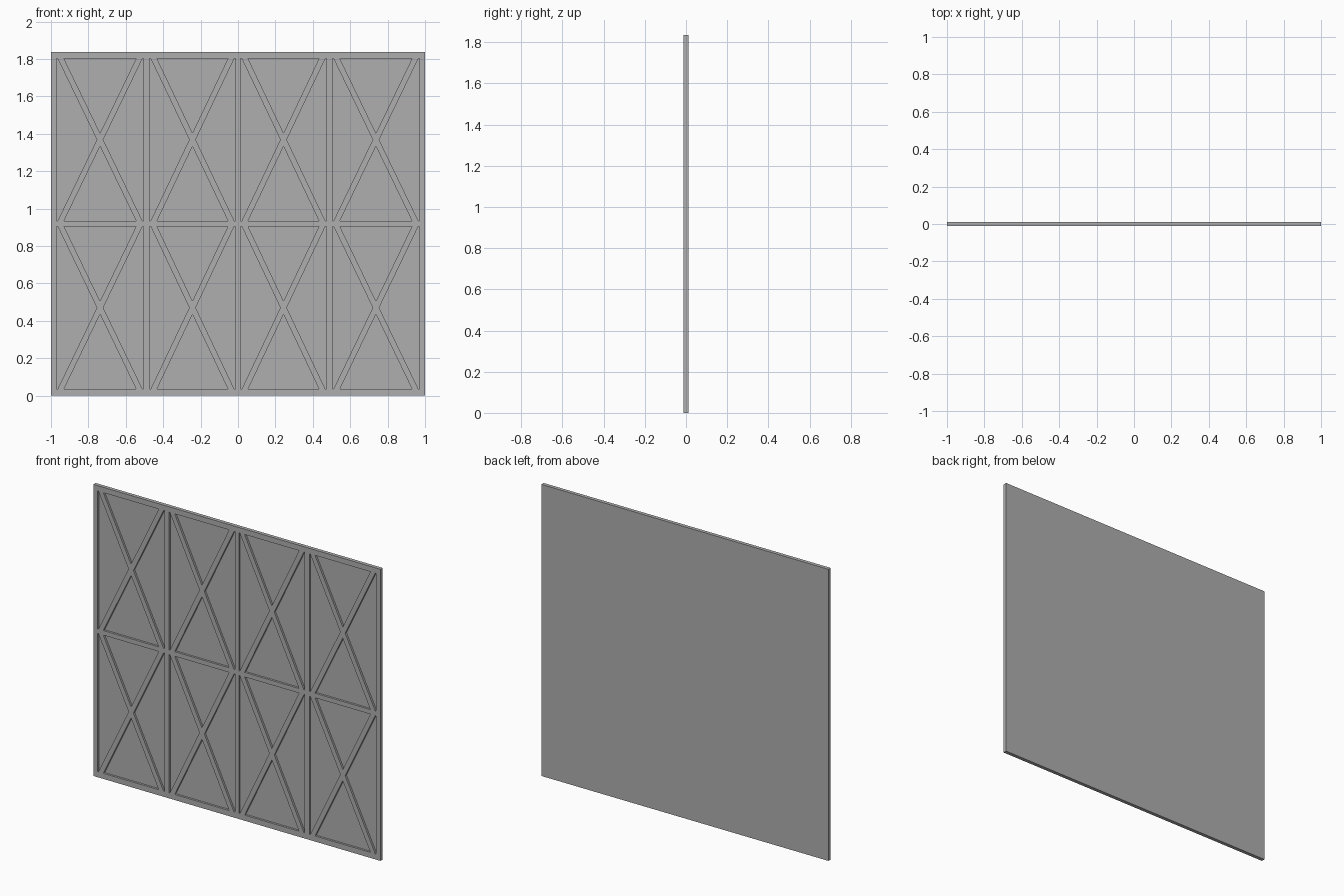
import bpy, bmesh

if "Cube" in bpy.data.objects:
    bpy.data.objects.remove(bpy.data.objects["Cube"])

HEIGHT, DEPTH, RECESS = 1.836, 0.023, 0.013
BAR = 0.034  # horizontal width of the diagonal bars


def new_object(name, bm):
    bmesh.ops.recalc_face_normals(bm, faces=bm.faces)
    mesh = bpy.data.meshes.new(name)
    bm.to_mesh(mesh)
    bm.free()
    obj = bpy.data.objects.new(name, mesh)
    bpy.context.collection.objects.link(obj)
    return obj


def prism(bm, outline, y0, y1):
    """Extrude an x/z outline from y0 to y1."""
    face = bm.faces.new([bm.verts.new((x, y0, z)) for x, z in outline])
    out = bmesh.ops.extrude_face_region(bm, geom=[face])
    for v in out["geom"]:
        if isinstance(v, bmesh.types.BMVert):
            v.co.y = y1


# Dark grey finish, shared by slab and pockets
grey = bpy.data.materials.new("dark_grey")
grey.diffuse_color = (0.43, 0.43, 0.43, 1)
grey.use_nodes = True
grey.node_tree.nodes["Principled BSDF"].inputs["Base Color"].default_value = grey.diffuse_color

# Slab
bm = bmesh.new()
prism(bm, [(-1, 0), (1, 0), (1, HEIGHT), (-1, HEIGHT)], -DEPTH / 2, DEPTH / 2)
panel = new_object("cross_braced_panel", bm)
panel.data.materials.append(grey)

# Four triangular pockets per cell, leaving an X brace between them
columns = [(-0.97, -0.505), (-0.473, -0.014), (0.014, 0.473), (0.505, 0.97)]
rows = [(0.035, 0.905), (0.934, 1.802)]
bm = bmesh.new()
for x0, x1 in columns:
    for z0, z1 in rows:
        cx, cz = (x0 + x1) / 2, (z0 + z1) / 2
        inset = 0.04                                    # brace inset along top and bottom
        slope = (z1 - cz - 0.036) / (cx - x0 - inset)   # slope of the brace edges
        gap = BAR * slope / 2
        y0, y1 = -DEPTH, -DEPTH / 2 + RECESS
        for s, zend in ((1, z1), (-1, z0)):
            half = (abs(zend - cz) - gap) / slope
            prism(bm, [(cx - half, zend), (cx + half, zend), (cx, cz + s * gap)], y0, y1)
        for s, xend in ((1, x1), (-1, x0)):
            top = cx + s * ((z1 - cz) / slope + BAR / 2)
            tip = (cx + s * BAR / 2, cz)
            if s * (xend - top) > 0.001:
                outline = [(xend, z0), (xend, z1), (top, z1), tip, (top, z0)]
            else:
                rise = (abs(xend - cx) - BAR / 2) * slope
                outline = [(xend, cz - rise), (xend, cz + rise), tip]
            prism(bm, outline, y0, y1)
cutter = new_object("pocket_cutter", bm)
cutter.data.materials.append(grey)
cutter.hide_render = True

# Carve the pockets into the front
mod = panel.modifiers.new("pockets", 'BOOLEAN')
mod.operation = 'DIFFERENCE'
mod.solver = 'EXACT'
mod.object = cutter
bpy.context.view_layer.objects.active = panel
panel.select_set(True)
bpy.ops.object.modifier_apply(modifier=mod.name)
bpy.data.objects.remove(cutter)
